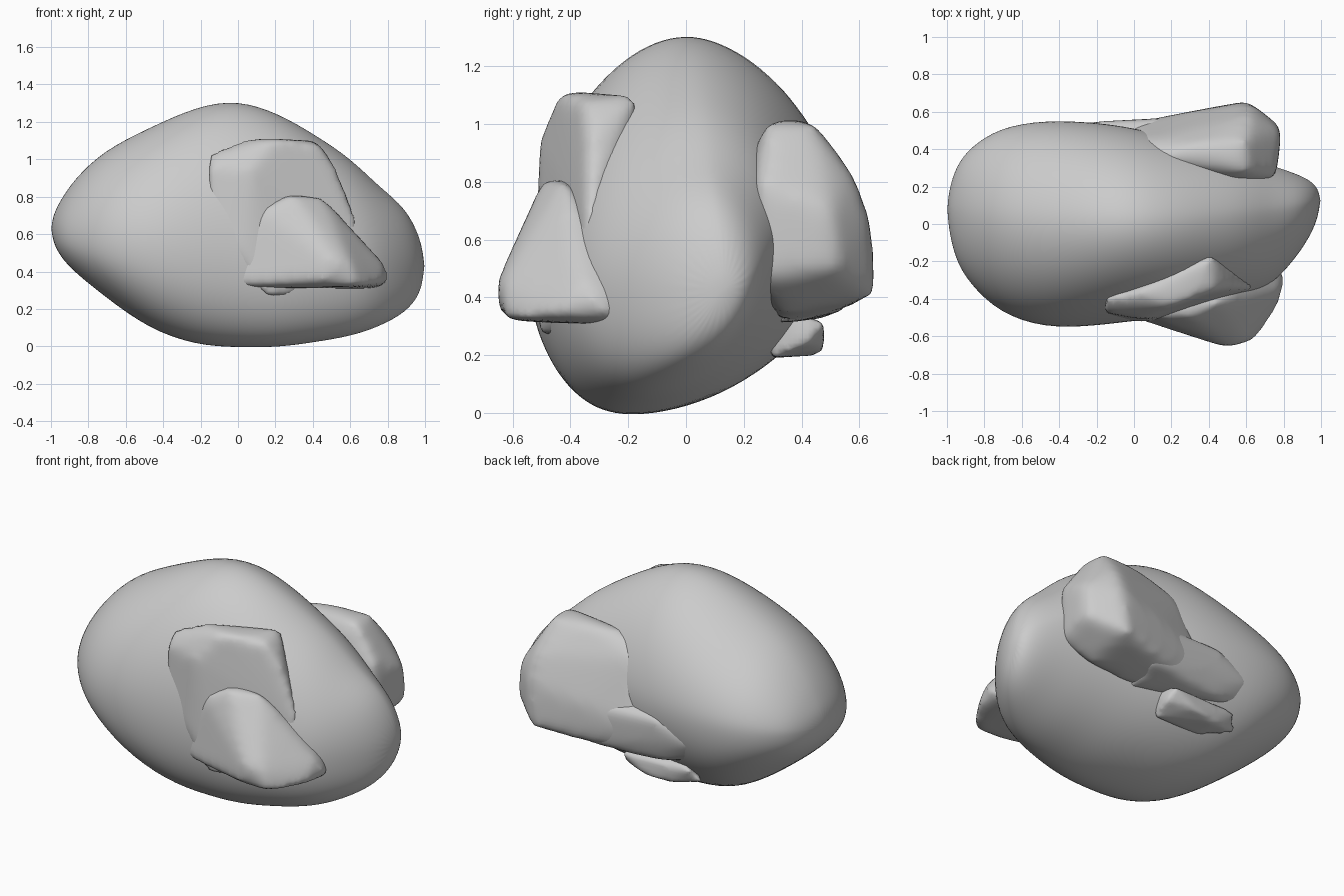
import bpy, bmesh, math
from mathutils import Vector, noise

def finish(name, bm):
    bmesh.ops.recalc_face_normals(bm, faces=bm.faces)
    me = bpy.data.meshes.new(name)
    bm.to_mesh(me)
    bm.free()
    ob = bpy.data.objects.new(name, me)
    bpy.context.collection.objects.link(ob)
    for p in me.polygons:
        p.use_smooth = True
    return ob

def lump(name, pts, rounds=40, voxel=0.025):
    """Convex stone chunk with worn, rounded edges."""
    bm = bmesh.new()
    for p in pts:
        bm.verts.new(p)
    bmesh.ops.convex_hull(bm, input=bm.verts)
    loose = [v for v in bm.verts if not v.link_faces]
    bmesh.ops.delete(bm, geom=loose, context='VERTS')
    ob = finish(name, bm)
    r = ob.modifiers.new("Remesh", 'REMESH')
    r.mode = 'VOXEL'
    r.voxel_size = voxel
    r.use_smooth_shade = True
    s = ob.modifiers.new("Worn", 'SMOOTH')
    s.factor = 0.5
    s.iterations = rounds
    return ob

# Main boulder: cross-sections along x
# x, top z, top y, bottom z, bottom y, front y, front z, back y, back z
SECTIONS = [
    (-0.985, 0.71, 0.08, 0.55, 0.08, -0.06, 0.62, 0.20, 0.63),
    (-0.95, 0.78, 0.07, 0.48, 0.05, -0.20, 0.60, 0.31, 0.64),
    (-0.88, 0.89, 0.05, 0.40, 0.02, -0.32, 0.58, 0.41, 0.65),
    (-0.72, 1.05, 0.03, 0.27, -0.02, -0.48, 0.56, 0.52, 0.66),
    (-0.48, 1.17, 0.00, 0.09, -0.08, -0.56, 0.55, 0.56, 0.66),
    (-0.22, 1.29, 0.00, 0.00, -0.15, -0.55, 0.52, 0.55, 0.66),
    (0.00, 1.325, 0.00, -0.01, -0.18, -0.52, 0.50, 0.52, 0.66),
    (0.22, 1.25, 0.00, -0.01, -0.18, -0.50, 0.48, 0.46, 0.68),
    (0.42, 1.13, 0.02, 0.02, -0.16, -0.46, 0.47, 0.41, 0.68),
    (0.60, 1.01, 0.04, 0.05, -0.13, -0.40, 0.45, 0.36, 0.65),
    (0.75, 0.86, 0.06, 0.10, -0.09, -0.32, 0.43, 0.31, 0.58),
    (0.90, 0.74, 0.09, 0.18, 0.00, -0.14, 0.42, 0.26, 0.50),
    (0.975, 0.58, 0.12, 0.28, 0.07, 0.00, 0.42, 0.21, 0.45),
]
N = 28
bm = bmesh.new()
rings = []
for x, zt, yt, zb, yb, yf, zf, yk, zk in SECTIONS:
    ring = []
    for i in range(N):
        a = 2 * math.pi * i / N
        back, up = math.cos(a) >= 0, math.sin(a) >= 0
        # fuller lower front, flatter upper slopes
        low_back = 0.92 if x < -0.4 else 1.06
        e = (1.13 if up else low_back) if back else (1.07 if up else 0.86)
        c, s = abs(math.cos(a)) ** e, abs(math.sin(a)) ** e
        ys, zs = (yk, zk) if back else (yf, zf)
        ye, ze = (yt, zt) if up else (yb, zb)
        ring.append(bm.verts.new((x, ye + (ys - ye) * c, zs + (ze - zs) * s)))
    rings.append(ring)
for a, b in zip(rings, rings[1:]):
    for i in range(N):
        j = (i + 1) % N
        bm.faces.new((a[i], a[j], b[j], b[i]))
for ring, tip in ((rings[0], (-1.0, 0.08, 0.63)), (rings[-1], (1.0, 0.13, 0.43))):
    t = bm.verts.new(tip)
    for i in range(N):
        bm.faces.new((ring[i], ring[(i + 1) % N], t))
body = finish("main_boulder", bm)
m = body.modifiers.new("Subdivision", 'SUBSURF')
m.levels = m.render_levels = 2

# Back chunk
lump("back_chunk", [
    (0.76, 0.25, 0.80), (0.76, 0.25, 0.46), (0.79, 0.50, 0.70), (0.79, 0.52, 0.50),
    (0.62, 0.65, 0.66), (0.60, 0.66, 0.40), (0.60, 0.45, 1.00), (0.60, 0.28, 1.02),
    (0.62, 0.59, 0.82), (0.35, 0.42, 1.02), (0.08, 0.34, 0.99), (0.30, 0.60, 0.60),
    (0.30, 0.59, 0.37), (0.03, 0.44, 0.90), (0.60, 0.32, 0.34), (0.10, 0.33, 0.30),
    (-0.08, 0.53, 0.5), (-0.10, 0.47, 0.33), (0.3, 0.1, 0.6)], rounds=26)

# Low tongue running on from the back chunk
lump("back_tongue", [
    (0.35, 0.58, 0.60), (0.35, 0.57, 0.36), (-0.22, 0.55, 0.62), (-0.42, 0.53, 0.52),
    (-0.48, 0.42, 0.38), (-0.15, 0.50, 0.33), (0.3, 0.30, 0.30), (0.2, 0.25, 0.75),
    (-0.40, 0.30, 0.60)], rounds=16)

# Broken sliver wedged under the back chunk
lump("under_sliver", [
    (-0.40, 0.40, 0.23), (-0.34, 0.46, 0.32), (0.10, 0.48, 0.31), (0.12, 0.42, 0.24),
    (-0.05, 0.48, 0.22), (-0.20, 0.46, 0.20), (-0.20, 0.29, 0.19), (0.10, 0.30, 0.19),
    (-0.1, 0.22, 0.40), (0.1, 0.25, 0.40)], rounds=4, voxel=0.018)

# Upright front slab
lump("front_slab", [
    (-0.16, -0.40, 1.04), (-0.17, -0.47, 0.96), (0.06, -0.51, 0.94), (0.05, -0.36, 1.115),
    (0.20, -0.44, 1.11), (0.42, -0.36, 1.09), (0.42, -0.17, 1.10), (0.52, -0.33, 0.97),
    (0.66, -0.34, 0.64), (0.66, -0.34, 0.50), (0.15, -0.52, 0.26), (0.02, -0.525, 0.50),
    (-0.16, -0.49, 0.6), (0.30, -0.48, 0.28), (0.2, -0.1, 0.6), (0.25, -0.30, 0.25)],
    rounds=14)

# Protruding front nub
lump("front_nub", [
    (-0.14, -0.46, 0.31), (-0.10, -0.42, 0.42), (0.11, -0.50, 0.74), (0.28, -0.49, 0.83),
    (0.46, -0.42, 0.80), (0.62, -0.40, 0.62), (0.80, -0.34, 0.43), (0.81, -0.26, 0.33),
    (0.77, -0.46, 0.33), (0.60, -0.64, 0.44), (0.50, -0.66, 0.46), (0.45, -0.65, 0.35),
    (0.64, -0.63, 0.32), (0.10, -0.54, 0.32), (0.30, -0.16, 0.31), (0.72, -0.14, 0.30),
    (0.26, -0.36, 0.79), (0.68, -0.14, 0.48), (0.0, -0.34, 0.32)], rounds=22)
